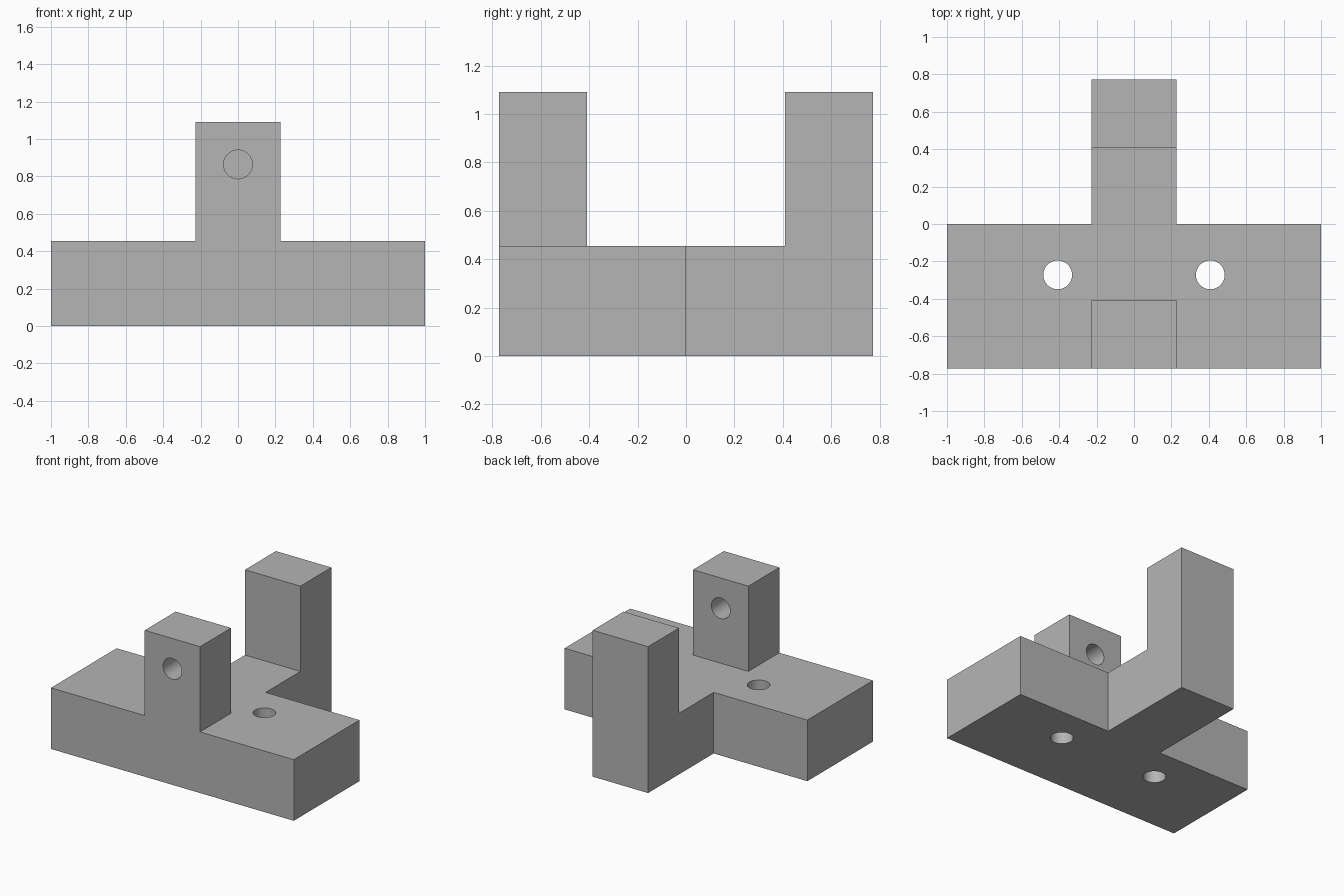
import bpy
import bmesh
import math

cube = bpy.data.objects.get("Cube")
if cube:
    bpy.data.objects.remove(cube, do_unlink=True)

HALF_ARM = 0.228      # half width of the central arm and posts
DEPTH = 0.772
POST_Y = 0.408        # inner faces of the posts
BASE_TOP, POST_TOP = 0.455, 1.09
HOLE_R = 0.077

grey = bpy.data.materials.new("plain grey")
grey.use_nodes = True
colour = (0.46, 0.46, 0.46, 1)
grey.diffuse_color = colour
grey.node_tree.nodes["Principled BSDF"].inputs["Base Color"].default_value = colour


def raise_faces(bm, faces, height, keep):
    """Extrude a face region straight up and return its new top faces."""
    out = bmesh.ops.extrude_face_region(bm, geom=faces, use_keep_orig=keep)["geom"]
    verts = [g for g in out if isinstance(g, bmesh.types.BMVert)]
    bmesh.ops.translate(bm, verts=verts, vec=(0, 0, height))
    return [g for g in out if isinstance(g, bmesh.types.BMFace)]


def cutter(name, location, rotation=(0, 0, 0), depth=1.2):
    bpy.ops.mesh.primitive_cylinder_add(vertices=48, radius=HOLE_R, depth=depth,
                                        location=location, rotation=rotation)
    ob = bpy.context.object
    ob.name = name
    ob.hide_render = True
    return ob


# T-shaped footprint divided into cells
xs = (-1, -HALF_ARM, HALF_ARM, 1)
ys = (-DEPTH, -POST_Y, 0, POST_Y, DEPTH)
bm = bmesh.new()
for i in range(3):
    for j in range(4):
        if i == 1 or j < 2:
            corners = ((xs[i], ys[j]), (xs[i + 1], ys[j]),
                       (xs[i + 1], ys[j + 1]), (xs[i], ys[j + 1]))
            bm.faces.new([bm.verts.new((x, y, 0)) for x, y in corners])
bmesh.ops.remove_doubles(bm, verts=bm.verts, dist=0.001)

# Base plate, then front and back posts
top = raise_faces(bm, bm.faces[:], BASE_TOP, True)
for sign in (-1, 1):
    cell = [f for f in top if f.is_valid
            and abs(f.calc_center_median().x) < HALF_ARM
            and f.calc_center_median().y * sign > POST_Y]
    raise_faces(bm, cell, POST_TOP - BASE_TOP, False)
bmesh.ops.dissolve_limit(bm, angle_limit=math.radians(1),
                         verts=bm.verts[:], edges=bm.edges[:])
bmesh.ops.recalc_face_normals(bm, faces=bm.faces[:])

mesh = bpy.data.meshes.new("bracket")
bm.to_mesh(mesh)
bm.free()
mesh.materials.append(grey)
bracket = bpy.data.objects.new("bracket", mesh)
bpy.context.collection.objects.link(bracket)

# Two mounting holes through the base and one bore through the front post
holes = [cutter("mounting_hole_cutter", (s * 0.408, -0.272, BASE_TOP / 2)) for s in (-1, 1)]
holes.append(cutter("post_hole_cutter", (0, -0.59, 0.864), (math.pi / 2, 0, 0), 0.6))

bpy.ops.object.select_all(action='DESELECT')
bracket.select_set(True)
bpy.context.view_layer.objects.active = bracket
for hole in holes:
    mod = bracket.modifiers.new("hole", 'BOOLEAN')
    mod.operation = 'DIFFERENCE'
    mod.solver = 'EXACT'
    mod.object = hole
    bpy.ops.object.modifier_apply(modifier=mod.name)
    bpy.data.objects.remove(hole, do_unlink=True)

bpy.ops.object.shade_smooth_by_angle(angle=math.radians(30))
